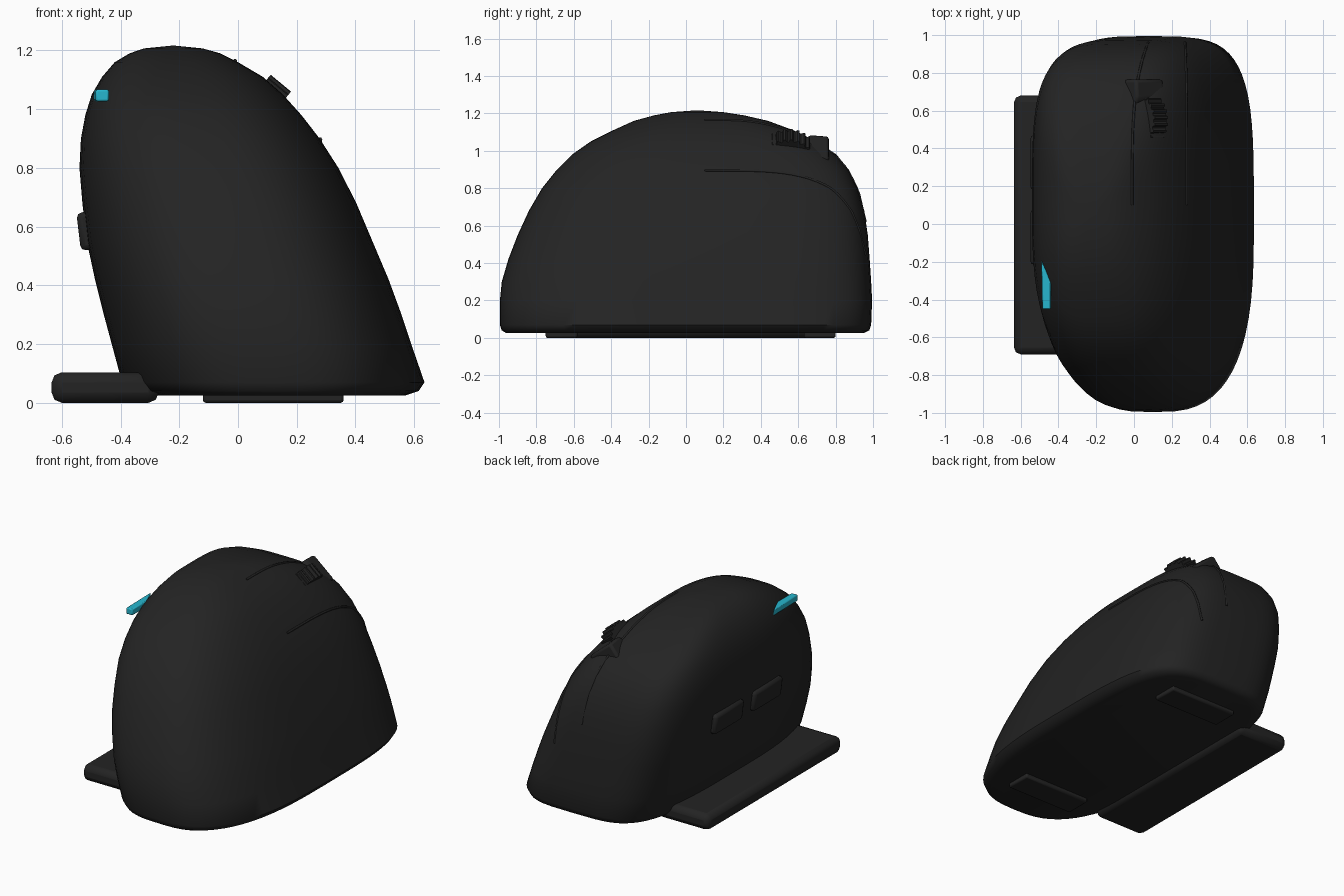
import bpy, bmesh, math
from mathutils import Matrix, Vector
from mathutils.bvhtree import BVHTree

default = bpy.data.objects.get("Cube")
if default:
    bpy.data.objects.remove(default)


def material(name, color):
    mat = bpy.data.materials.new(name)
    mat.use_nodes = True
    mat.diffuse_color = color
    node = next(n for n in mat.node_tree.nodes if n.type == "BSDF_PRINCIPLED")
    node.inputs["Base Color"].default_value = color
    return mat


BLACK = material("matte black", (0.017, 0.017, 0.017, 1))
CYAN = material("cyan", (0.02, 0.47, 0.62, 1))


def finish(bm, name, mat, matrix=Matrix(), bevel=0.0, segments=2, angle=40):
    """Turn a bmesh into a shaded object with an optional bevel."""
    bmesh.ops.recalc_face_normals(bm, faces=bm.faces[:])
    mesh = bpy.data.meshes.new(name)
    bm.to_mesh(mesh)
    bm.free()
    mesh.materials.append(mat)
    obj = bpy.data.objects.new(name, mesh)
    bpy.context.collection.objects.link(obj)
    obj.matrix_world = matrix
    if bevel:
        mod = obj.modifiers.new("soft edges", "BEVEL")
        mod.width, mod.segments = bevel, segments
    bpy.ops.object.select_all(action="DESELECT")
    obj.select_set(True)
    bpy.context.view_layer.objects.active = obj
    bpy.ops.object.shade_smooth_by_angle(angle=math.radians(angle))
    return obj


def prism(name, profile, depth, mat, matrix, bevel=0.0):
    """Extrude a flat outline along local z, centred on its depth."""
    bm = bmesh.new()
    face = bm.faces.new([bm.verts.new((x, y, -depth / 2)) for x, y in profile])
    ext = bmesh.ops.extrude_face_region(bm, geom=[face])["geom"]
    verts = [g for g in ext if isinstance(g, bmesh.types.BMVert)]
    bmesh.ops.translate(bm, verts=verts, vec=(0, 0, depth))
    return finish(bm, name, mat, matrix, bevel, angle=25)


def box(name, size, matrix, bevel):
    bm = bmesh.new()
    bmesh.ops.create_cube(bm, size=1)
    bmesh.ops.scale(bm, verts=bm.verts[:], vec=size)
    return finish(bm, name, BLACK, matrix, bevel)


def tube(name, points, radius):
    """Thin raised line along a path."""
    curve = bpy.data.curves.new(name, "CURVE")
    curve.dimensions = "3D"
    curve.bevel_depth, curve.bevel_resolution = radius, 1
    curve.use_fill_caps = True
    spline = curve.splines.new("POLY")
    spline.points.add(len(points) - 1)
    for p, co in zip(spline.points, points):
        p.co = (*co, 1)
    curve.materials.append(BLACK)
    obj = bpy.data.objects.new(name, curve)
    bpy.context.collection.objects.link(obj)


# Shell: stacked horizontal rings (height, x min, x max, y min, y max)
RINGS = [
    (.025, -.3, .57, -.96, .95), (.04, -.37, .615, -.985, .98),
    (.07, -.395, .635, -.995, .99), (.2, -.43, .59, -.995, .995),
    (.3, -.457, .557, -.985, .99), (.42, -.487, .513, -.95, .982),
    (.55, -.515, .458, -.9, .972), (.68, -.53, .403, -.84, .953),
    (.8, -.54, .342, -.77, .92), (.9, -.535, .278, -.69, .87),
    (.98, -.52, .216, -.61, .805), (1.05, -.498, .153, -.51, .7),
    (1.11, -.463, .085, -.39, .575), (1.16, -.42, 0, -.28, .44),
    (1.19, -.37, -.06, -.17, .31), (1.207, -.32, -.12, -.08, .2),
]
SIDES = 64


def signed_power(v, e):
    return math.copysign(abs(v) ** e, v)


bm = bmesh.new()
loops = []
for z, x0, x1, y0, y1 in RINGS:
    loop = []
    for i in range(SIDES):
        a = math.tau * i / SIDES
        power = 2 / (4 if math.sin(a) > 0 else 2.8)  # squarer button end
        x = (x0 + x1) / 2 + (x1 - x0) / 2 * signed_power(math.cos(a), power)
        y = (y0 + y1) / 2 + (y1 - y0) / 2 * signed_power(math.sin(a), power)
        loop.append(bm.verts.new((x, y, z)))
    loops.append(loop)
for low, high in zip(loops, loops[1:]):
    for i in range(SIDES):
        j = (i + 1) % SIDES
        bm.faces.new((low[i], low[j], high[j], high[i]))
bm.faces.new(loops[0][::-1])
apex = bm.verts.new((-.22, .06, 1.217))
for i in range(SIDES):
    bm.faces.new((loops[-1][i], loops[-1][(i + 1) % SIDES], apex))
bmesh.ops.recalc_face_normals(bm, faces=bm.faces[:])
surface = BVHTree.FromBMesh(bm)
finish(bm, "shell", BLACK, angle=50)

# Seams beside the click buttons, laid on the shell
for name, start, end in (("inner_seam", -.01, .075), ("outer_seam", .28, .27)):
    path = []
    for i in range(25):
        t = i / 24
        x, y = start + (end - start) * t ** 4, .1 + .86 * t
        hit = surface.ray_cast(Vector((x, y, 3)), Vector((0, 0, -1)))[0]
        if hit:
            path.append(hit)
    tube(name, path, .007)

# Thumb buttons on the upright side
for name, y in (("thumb_button_forward", .325), ("thumb_button_rear", -.07)):
    hit = surface.ray_cast(Vector((-3, y, .585)), Vector((1, 0, 0)))[0]
    place = Matrix.Translation(hit) @ Matrix.Rotation(-.12, 4, "Y")
    box(name, (.05, .29, .13), place, .018)

# Scroll wheel and its housing, square to the sloping top
axle, along = Vector((.77, 0, -.64)).normalized(), Vector((0, 1, 0))
out = axle.cross(along)


def sloped(center):
    m = Matrix((along, out, axle)).transposed().to_4x4()
    m.translation = center
    return m


TEETH = 22
rim = []
for i in range(TEETH * 4):
    r = .135 if i % 4 < 2 else .12
    a = math.tau * i / (TEETH * 4)
    rim.append((r * math.cos(a), r * math.sin(a)))
prism("scroll_wheel", rim, .09, BLACK, sloped(Vector((.06, .55, .985))))
prism("wheel_housing", [(-.17, -.05), (.1, -.09), (.1, .06), (.0, .07)], .19,
      BLACK, sloped(Vector((.045, .665, .975))), .015)

# Status light fin
prism("status_light", [(-.49, -.19), (-.485, -.45), (-.44, -.45), (-.44, -.31)],
      .04, CYAN, Matrix.Translation((0, 0, 1.047)), .006)

# Little-finger ledge and the glide pads underneath
box("finger_ledge", (.365, 1.37, .104), Matrix.Translation((-.4525, -.005, .052)), .035)
for name, y in (("front_glide_pad", -.665), ("rear_glide_pad", .715)):
    box(name, (.48, .17, .04), Matrix.Translation((.12, y, .02)), .01)
